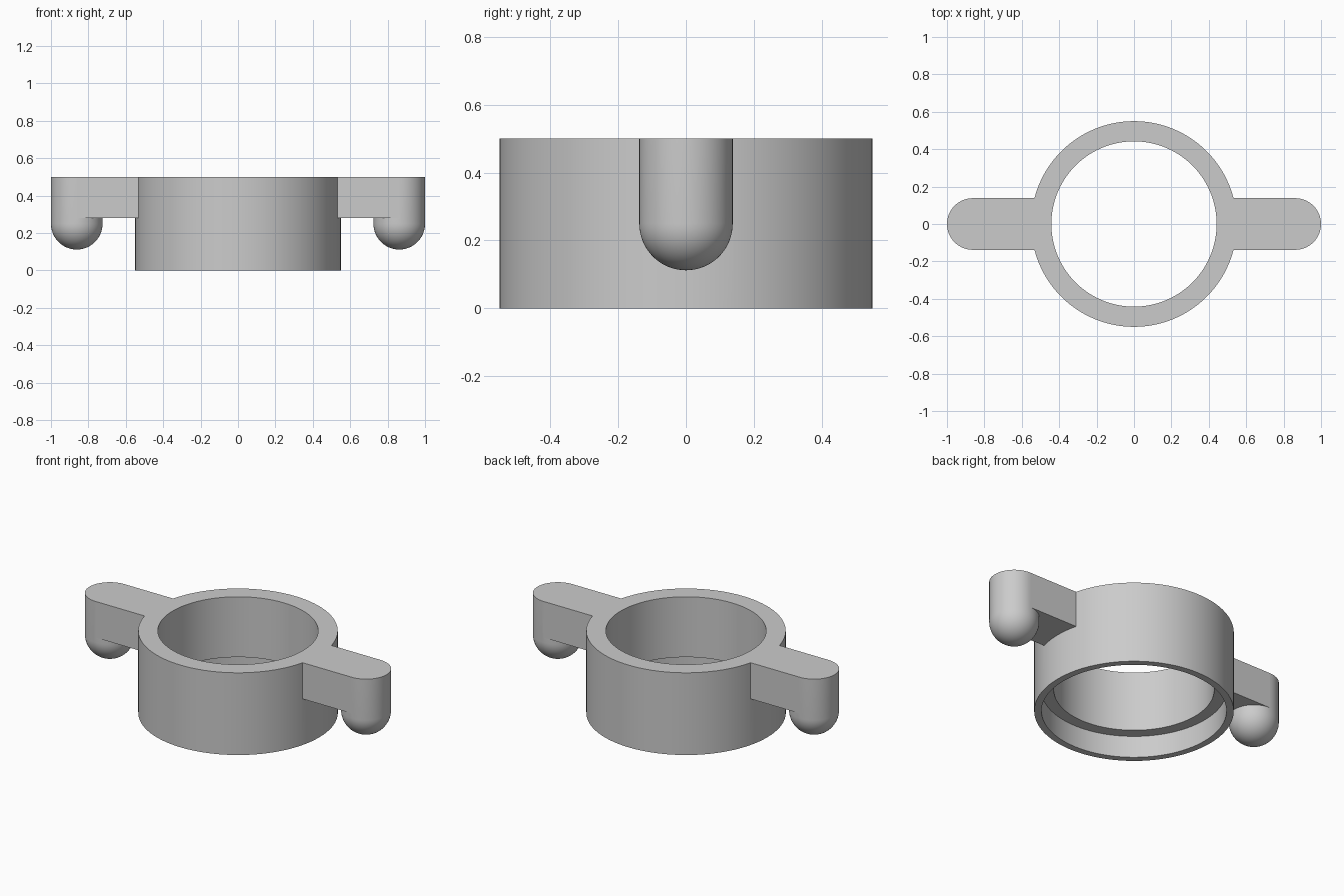
import bpy, bmesh
from math import sin, cos, pi, radians

old = bpy.data.objects.get("Cube")
if old:
    bpy.data.objects.remove(old, do_unlink=True)

GREY = (0.6, 0.6, 0.6, 1)
grey = bpy.data.materials.new("plain grey")
grey.use_nodes = True
grey.diffuse_color = GREY
grey.node_tree.nodes["Principled BSDF"].inputs["Base Color"].default_value = GREY

HEIGHT, ARM_Z = 0.5, 0.28
R, TIP_X = 0.138, 0.862


def finish(bm, name):
    bmesh.ops.recalc_face_normals(bm, faces=bm.faces)
    mesh = bpy.data.meshes.new(name)
    bm.to_mesh(mesh)
    bm.free()
    mesh.materials.append(grey)
    ob = bpy.data.objects.new(name, mesh)
    bpy.context.collection.objects.link(ob)
    return ob


def lathe(name, profile, steps, x=0, closed=False):
    """Spin an (r, z) profile around a vertical axis at x."""
    bm = bmesh.new()
    vs = [bm.verts.new((r, 0, z)) for r, z in profile]
    pairs = list(zip(vs, vs[1:])) + ([(vs[-1], vs[0])] if closed else [])
    edges = [bm.edges.new(p) for p in pairs]
    bmesh.ops.spin(bm, geom=vs + edges, cent=(0, 0, 0), axis=(0, 0, 1),
                   angle=2 * pi, steps=steps)
    bmesh.ops.remove_doubles(bm, verts=bm.verts, dist=1e-5)
    bmesh.ops.translate(bm, verts=bm.verts, vec=(x, 0, 0))
    return finish(bm, name)


def box(name, x0, x1, y, z0, z1):
    bm = bmesh.new()
    bmesh.ops.create_cube(bm, size=1)
    for v in bm.verts:
        v.co = (x1 if v.co.x > 0 else x0, y if v.co.y > 0 else -y,
                z1 if v.co.z > 0 else z0)
    return finish(bm, name)


# Collar with a wider recess bored in from below
collar = lathe("collar", [(0.51, 0), (0.55, 0), (0.55, HEIGHT), (0.442, HEIGHT),
                          (0.442, 0.133), (0.51, 0.133)], 96, closed=True)

# Arm and round-ended post on each side
ball_z = 0.25
dome = [(R * sin(a), ball_z - R * cos(a)) for a in (i * pi / 32 for i in range(17))]
dome[0] = (0, ball_z - R)
post = dome + [(R, HEIGHT), (0, HEIGHT)]
parts = []
for side, s in (("left", 1), ("right", -1)):
    parts.append(box(side + "_arm", *sorted((s * 0.49, s * TIP_X)), R, ARM_Z, HEIGHT))
    parts.append(lathe(side + "_post", post, 64, x=s * TIP_X))

# Fuse everything into one body
for part in parts:
    mod = collar.modifiers.new("fuse " + part.name, "BOOLEAN")
    mod.operation = "UNION"
    mod.solver = "EXACT"
    mod.object = part
bpy.context.view_layer.update()
fused = bpy.data.meshes.new_from_object(
    collar.evaluated_get(bpy.context.evaluated_depsgraph_get()))
collar.modifiers.clear()
collar.data = fused
collar.name = "collar_with_arms"
for part in parts:
    bpy.data.objects.remove(part, do_unlink=True)

bpy.ops.object.select_all(action="DESELECT")
collar.select_set(True)
bpy.context.view_layer.objects.active = collar
bpy.ops.object.shade_smooth_by_angle(angle=radians(30))
